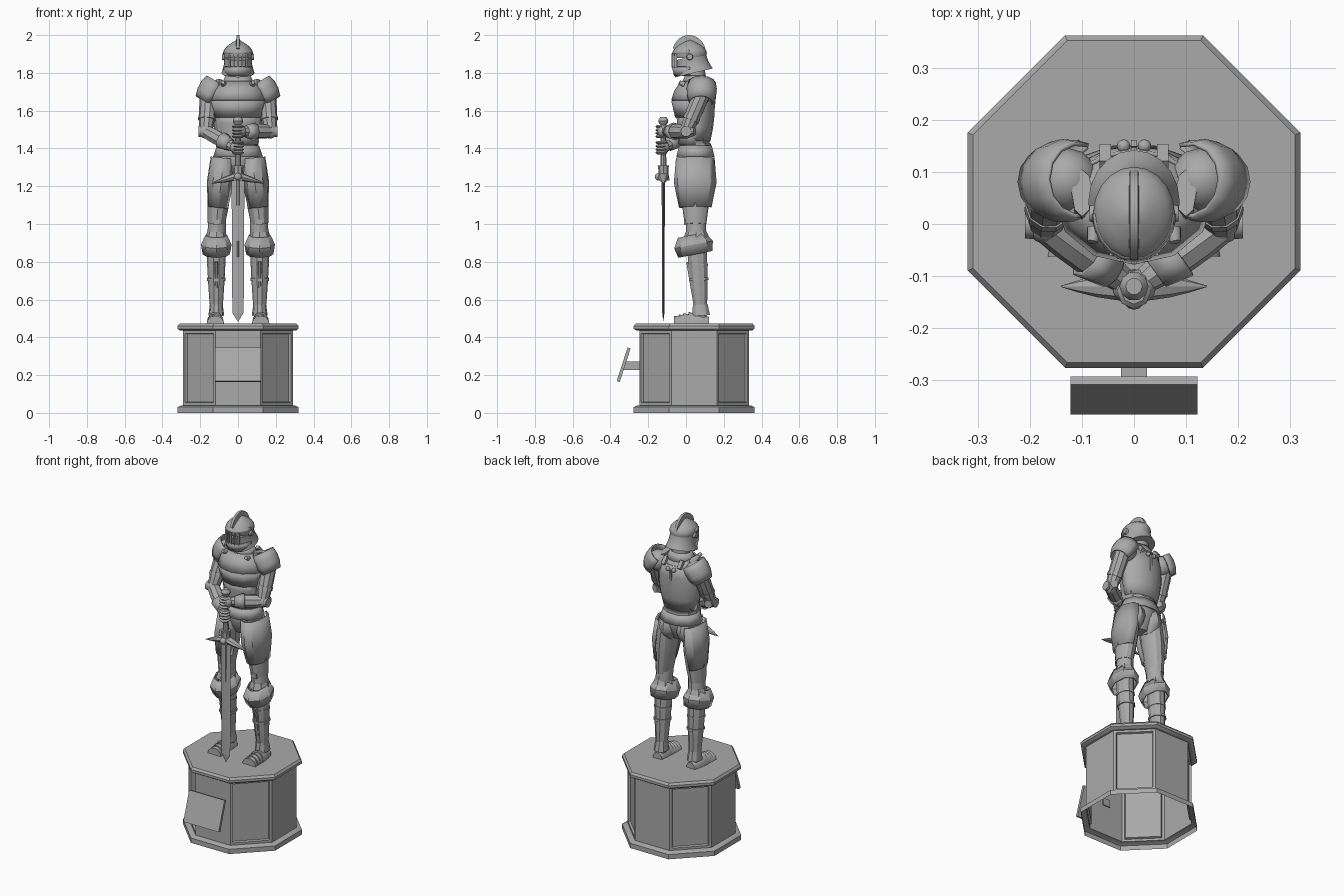
import bpy
import bmesh
from math import sin, cos, pi, radians
from mathutils import Vector, Matrix

if "Cube" in bpy.data.objects:
    bpy.data.objects.remove(bpy.data.objects["Cube"])

GREY = (.4, .4, .4, 1)
stone = bpy.data.materials.new("grey stone")
stone.use_nodes = True
stone.diffuse_color = GREY
stone.node_tree.nodes["Principled BSDF"].inputs["Base Color"].default_value = GREY

UP = Vector((0, 0, 1))
FRONT, BACK = (pi, 2 * pi), (0, pi)
DECK = .473
parts = []


def finish(name, bm, side=1, placement=Matrix(), plate=False):
    """Make a part from a bmesh; side -1 mirrors it across x."""
    bm.transform(Matrix.Diagonal((side, 1, 1, 1)) @ placement)
    bmesh.ops.recalc_face_normals(bm, faces=bm.faces)
    mesh = bpy.data.meshes.new(name)
    bm.to_mesh(mesh)
    bm.free()
    mesh.materials.append(stone)
    part = bpy.data.objects.new(name, mesh)
    bpy.context.collection.objects.link(part)
    parts.append(part)
    if plate:
        solid = part.modifiers.new("plate", 'SOLIDIFY')
        solid.thickness = .008
        solid.offset = 0


def skin(rows, closed=True, caps=True):
    """Join rows of points with quads."""
    bm = bmesh.new()
    rows = [[bm.verts.new(point) for point in row] for row in rows]
    for low, high in zip(rows, rows[1:]):
        first = 0 if closed else 1
        for i in range(first, len(low)):
            bm.faces.new((low[i - 1], low[i], high[i], high[i - 1]))
    if caps:
        bm.faces.new(rows[0])
        bm.faces.new(rows[-1])
    return bm


def tube(name, start, end, radius, radius_end, swell=0, depth=1, side=1,
         sides=12, steps=4, arc=None, plate=False, floor=0):
    """Tapered, bulging oval tube between two points; arc keeps only a part of it."""
    start, end = Vector(start), Vector(end)
    turn = UP.rotation_difference(end - start)
    begin, stop = arc or (0, 2 * pi)
    rows = []
    for step in range(steps + 1):
        t = step / steps
        r = radius + (radius_end - radius) * t + swell * sin(pi * t)
        row = []
        for i in range(sides + bool(arc)):
            a = begin + (stop - begin) * i / sides
            point = start.lerp(end, t) + turn @ Vector((r * cos(a), r * depth * sin(a), 0))
            point.z = max(point.z, floor)
            row.append(point)
        rows.append(row)
    finish(name, skin(rows, closed=not arc, caps=not (arc or plate)), side, plate=plate)


def ball(name, centre, radius, side=1):
    bm = bmesh.new()
    bmesh.ops.create_uvsphere(bm, u_segments=12, v_segments=8, radius=radius)
    finish(name, bm, side, Matrix.Translation(centre))


def box(name, centre, size, tilt=0, side=1):
    bm = bmesh.new()
    bmesh.ops.create_cube(bm, size=1)
    turn = Matrix.Rotation(radians(tilt), 4, 'X')
    finish(name, bm, side, Matrix.Translation(centre) @ turn @ Matrix.Diagonal((*size, 1)))


def pair(make, name, *args, **options):
    """Build a part on both sides of the figure."""
    for side, label in ((1, "left_"), (-1, "right_")):
        make(label + name, *args, side=side, **options)


def line(low, high):
    """Return a function giving points along a line, 0 at low and 1 at high."""
    return lambda t: Vector(low).lerp(Vector(high), t)


def spine(z):
    return Vector((0, .05, z))


def sword(z):
    return Vector((0, -.12, z))


# Plinth: hollow octagon with mouldings and recessed diagonal panels
def octagon(z, apothem):
    corner = apothem / cos(pi / 8)
    angles = [pi / 8 + pi / 4 * i for i in range(8)]
    return [(corner * cos(a), .043 + corner * sin(a), z) for a in angles]


WIDE, NARROW = .32, .29
bm = skin([octagon(0, WIDE), octagon(.03, WIDE), octagon(.04, .3), octagon(.04, NARROW),
           octagon(.435, NARROW), octagon(.435, .305), octagon(.445, WIDE),
           octagon(.46, WIDE), octagon(DECK, .31)], caps=False)
bm.verts.ensure_lookup_table()
bm.faces.new(bm.verts[-8:])
bmesh.ops.recalc_face_normals(bm, faces=bm.faces)
panels = [f for f in bm.faces if f.calc_area() > .06 and min(abs(f.normal.x), abs(f.normal.y)) > .5]
bmesh.ops.inset_individual(bm, faces=panels, thickness=.02)
bmesh.ops.inset_individual(bm, faces=panels, thickness=.006, depth=-.012)
finish("plinth", bm)
box("plaque_stem", (0, -.285, .25), (.05, .09, .045))
box("plaque", (0, -.33, .255), (.245, .017, .187), tilt=-18)

# Torso and its plates
tube("torso", spine(1.4), spine(1.7), .1, .13, swell=.015, depth=.7)
tube("upper_chest", spine(1.7), spine(1.77), .13, .06, swell=.01, depth=.75)
tube("neck", spine(1.74), spine(1.84), .055, .05)
tube("gorget", spine(1.74), spine(1.785), .085, .06, depth=.85, steps=1, plate=True)
tube("upper_breastplate", spine(1.655), spine(1.755), .15, .09, swell=.01, depth=.83,
     sides=6, steps=2, arc=FRONT, plate=True)
tube("lower_breastplate", spine(1.565), spine(1.655), .125, .15, depth=.83,
     sides=6, steps=1, arc=FRONT, plate=True)
tube("belly_plate", spine(1.42), spine(1.57), .105, .12, depth=.8, sides=8, arc=FRONT, plate=True)
tube("backplate", spine(1.44), spine(1.72), .105, .125, swell=.02, depth=.72,
     sides=8, arc=BACK, plate=True)
box("spine_ridge", (0, .145, 1.6), (.012, .012, .2), tilt=-6)
pair(box, "shoulder_strap", (.055, .13, 1.735), (.022, .05, .02), tilt=-50)
pair(ball, "strap_buckle", (.02, .15, 1.7), .013)
pair(tube, "chest_rondel", (.075, -.01, 1.74), (.08, -.035, 1.75), .016, .01, steps=1)

# Hips
tube("belt", spine(1.4), spine(1.43), .108, .106, depth=.8, sides=10, steps=1)
tube("fauld", spine(1.355), spine(1.415), .128, .108, depth=.8, sides=10, steps=1, plate=True)
tube("pelvis", spine(1.24), spine(1.4), .05, .1, swell=.03, depth=.75)
pair(tube, "buttock", (.06, .06, 1.23), (.06, .06, 1.38), .03, .04, swell=.03, depth=1.3)

# Legs
hip, knee, ankle = (.08, .05, 1.35), (.115, .05, 1), (.115, .08, .5)
thigh, shin = line(knee, hip), line(ankle, knee)
pair(tube, "thigh", thigh(0), thigh(1), .046, .055, swell=.01, depth=1.25)
pair(tube, "cuisse", thigh(.25), thigh(1), .052, .062, swell=.012, depth=1.6,
     sides=7, steps=2, arc=(-.9 * pi, .45 * pi), plate=True)
pair(tube, "cuisse_band", thigh(.17), thigh(.25), .047, .05, depth=1.3, sides=10, steps=1)
pair(tube, "knee", shin(.8), thigh(.2), .05, .046, depth=1.1)
pair(box, "knee_buckle", (.115, 0, 1.01), (.036, .02, .03))
pair(tube, "poleyn_collar", shin(.85), shin(.92), .06, .048, depth=1.15, sides=8, steps=1)
pair(tube, "poleyn", (.115, .05, .84), (.115, .03, .94), .068, .054, swell=.016, depth=1.3,
     sides=8, steps=2, plate=True)
pair(tube, "greave", shin(0), shin(.8), .028, .05, swell=.005, depth=1.1, sides=10)
for t in (.4, .55):
    pair(tube, "greave_band", shin(t), shin(t + .03), .05, .05, depth=1.1, sides=10, steps=1)
pair(tube, "shin_ridge", (.115, .045, .57), (.115, .01, .8), .006, .01, sides=6, steps=1)
pair(tube, "ankle_cuff", shin(.03), shin(.15), .042, .034, depth=1.2, sides=10, steps=1)

# Feet with overlapping toe lames
pair(tube, "foot", (.115, .12, DECK), (.125, -.06, DECK), .03, .03, swell=.014, depth=1.2,
     sides=16, floor=DECK)
for i in range(4):
    y = .04 - i * .025
    pair(tube, "toe_lame", (.12, y, DECK), (.12, y - .028, DECK), .04, .046,
         depth=1.35 - i * .15, steps=1, floor=DECK)

# Shoulders
pair(ball, "shoulder", (.13, .085, 1.7), .062)
pair(tube, "pauldron", (.17, .08, 1.645), (.105, .085, 1.745), .06, .07, swell=.012,
     sides=8, steps=3, arc=(-.6 * pi, .6 * pi), plate=True)
pair(tube, "shoulder_guard", (.1, .05, 1.7), (.1, .06, 1.76), .02, .02, depth=2.3, sides=8, steps=1)

# Arms
elbow, shoulder = Vector((.17, 0, 1.49)), (.155, .085, 1.69)
upper_arm = line(elbow, shoulder)
pair(tube, "upper_arm", upper_arm(0), upper_arm(1), .034, .045, swell=.005, sides=10)
pair(tube, "arm_band", upper_arm(.3), upper_arm(.4), .046, .046, sides=10, steps=1)
pair(ball, "elbow", elbow, .038)
pair(tube, "elbow_disc", elbow, elbow + Vector((.04, 0, 0)), .03, .028, steps=1)
pair(tube, "elbow_wing", elbow, elbow + Vector((.015, .045, 0)), .04, .025, sides=6, steps=1)

# Hands, one above the other on the grip
for side, label, height in ((1, "left_", 1.49), (-1, "right_", 1.405)):
    hand = Vector((.02, -.11, height))
    forearm = line(hand, elbow)
    tube(label + "forearm", forearm(0), forearm(.95), .025, .036, swell=.008, side=side, sides=8)
    tube(label + "gauntlet_cuff", forearm(.15), forearm(.45), .03, .044, side=side,
         sides=8, steps=1, plate=True)
    ball(label + "fist", hand - Vector((.01, .01, 0)), .033, side)
    for i in range(4):
        knuckle = Vector((0, -.13, height + (i - 2) * .018))
        tube(label + "finger", knuckle, knuckle + UP * .017, .024, .024, swell=.009,
             side=side, sides=8, steps=2)

# Sword
tube("blade", sword(.53), sword(1.24), .03, .034, depth=.2, sides=4, steps=1)
tube("blade_tip", sword(.485), sword(.53), .002, .03, depth=.2, sides=4, steps=1)
tube("blade_rib", sword(.7), sword(1.24), .006, .011, sides=6, steps=1)
tube("grip", sword(1.25), sword(1.54), .018, .013, sides=10, steps=1)
tube("guard_collar", sword(1.23), sword(1.31), .034, .03, swell=-.006, sides=8)
ball("guard_boss", sword(1.25) - Vector((0, .025, 0)), .02)
tube("pommel", sword(1.525), sword(1.567), .016, .016, swell=.012, sides=10)
pair(tube, "crossguard", sword(1.255), (.14, -.12, 1.215), .021, .001, swell=.004, depth=1.4, sides=8)

# Helmet
tube("helmet_dome", (0, .02, 1.88), (0, .02, 1.973), .073, .01, swell=.03, depth=1.15, sides=20, steps=7)
tube("helmet_skirt", (0, .042, 1.8), (0, .022, 1.885), .088, .073, swell=-.005, depth=1.17, sides=20)
tube("visor", (0, .022, 1.785), (0, .022, 1.832), .068, .077, depth=1.2,
     sides=8, steps=1, arc=FRONT, plate=True)
tube("brow", (0, .02, 1.9), (0, .02, 1.92), .077, .071, depth=1.17,
     sides=10, steps=1, arc=FRONT, plate=True)
for i in range(5):
    a = 1.5 * pi + (i - 2) * .3
    box("visor_bar", (.076 * cos(a), .02 + .09 * sin(a), 1.866), (.009, .012, .075))
pair(tube, "helmet_rondel", (.065, .02, 1.885), (.086, .02, 1.885), .02, .015, steps=1)

# Crest: curved fin from brow to nape
rows = []
for i in range(19):
    a = pi * i / 20
    rows.append([(x, .016 + r * .9 * cos(a), 1.9 + r * sin(a))
                 for x, r in ((-.01, .066), (-.008, .1), (.008, .1), (.01, .066))])
finish("crest", skin(rows))

# Smooth round parts and keep facets crisp
bpy.ops.object.select_all(action='DESELECT')
for part in parts:
    part.select_set(True)
bpy.context.view_layer.objects.active = parts[0]
bpy.ops.object.shade_smooth_by_angle(angle=radians(32))
